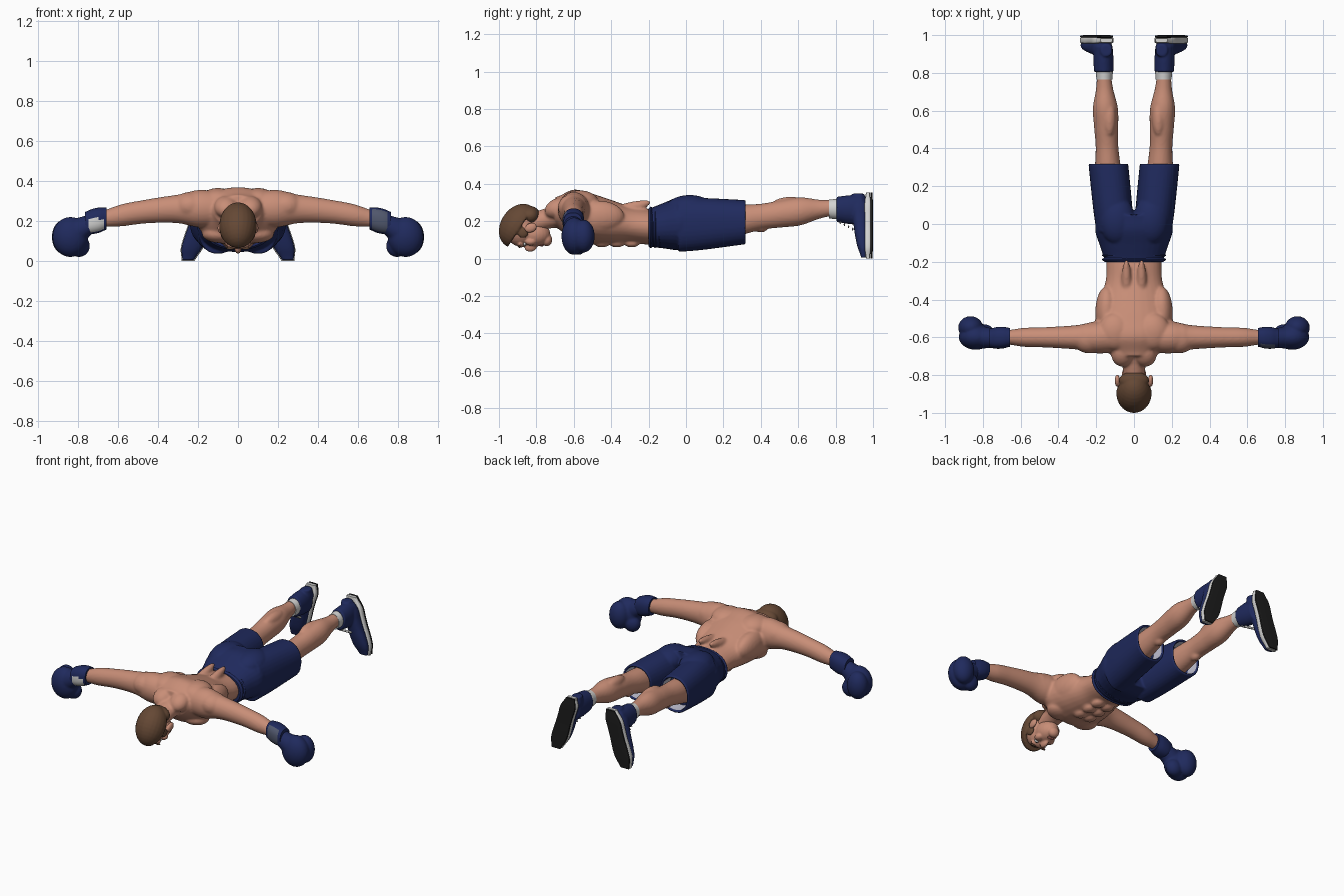
import bpy, bmesh
from mathutils import Vector, Matrix
from math import cos, sin, pi

cube = bpy.data.objects.get("Cube")
if cube:
    bpy.data.objects.remove(cube)


def material(name, red, green, blue):
    mat = bpy.data.materials.new(name)
    mat.use_nodes = True
    mat.diffuse_color = (red, green, blue, 1)
    mat.node_tree.nodes["Principled BSDF"].inputs["Base Color"].default_value = mat.diffuse_color
    return mat


SKIN = material("skin", .58, .27, .185)
NAVY = material("navy", .014, .023, .11)
HAIR = material("brown_hair", .13, .065, .035)
WHITE = material("off_white", .65, .65, .64)
BLACK = material("black_rubber", .012, .012, .012)
SLATE = material("slate", .08, .095, .15)
LIPS = material("lips", .4, .14, .11)
LINING = material("pale_lining", .5, .5, .6)
SIDES = (1, -1)


def spread(values, t):
    """Smooth curve through evenly spaced values, read at t from 0 to 1."""
    last = len(values) - 1
    i = min(int(t * last), last - 1)
    u = t * last - i
    a, b = values[max(i - 1, 0)], values[i]
    c, d = values[i + 1], values[min(i + 2, last)]
    return b + u * ((c - a) + u * ((2 * a - 5 * b + 4 * c - d) + u * (3 * b - a - 3 * c + d))) / 2


def tube(bm, start, end, widths, tall=(1, 1), bow=0, side=1, power=2, caps=True, hollow=False):
    """Tube between two points; widths are evenly spaced, tall is the height ratio at each end."""
    start, end = Vector(start), Vector(end)
    span = end - start
    along = max(range(3), key=lambda i: abs(span[i]))
    across, up = [i for i in range(3) if i != along]
    steps, count = 6 * len(widths), 32
    stations = [(k / steps, 1) for k in range(steps + 1)]
    if hollow:
        stations += [(1, .88), (.75, .86)]
    rings = []
    for t, shrink in stations:
        width = spread(widths, t) * shrink
        height = width * (tall[0] + (tall[1] - tall[0]) * t)
        ring = []
        for k in range(count):
            c, s = cos(2 * pi * k / count), sin(2 * pi * k / count)
            p = start + span * t
            p[across] += width * abs(c) ** (2 / power) * (1 if c > 0 else -1)
            p[up] += height * abs(s) ** (2 / power) * (1 if s > 0 else -1) + bow * sin(pi * t)
            p.x *= side
            ring.append(bm.verts.new(p))
        rings.append(ring)
    for near, far in zip(rings, rings[1:]):
        for k in range(count):
            j = (k + 1) % count
            bm.faces.new((near[k], near[j], far[j], far[k]))
    if caps:
        bm.faces.new(rings[0])
        bm.faces.new(rings[-1])


def blob(bm, centre, radii, tilt=0, side=1):
    """Ellipsoid, tilted about x."""
    x, y, z = centre
    place = Matrix.Translation((x * side, y, z)) @ Matrix.Rotation(tilt, 4, "X")
    bmesh.ops.create_uvsphere(bm, u_segments=24, v_segments=16, radius=1,
                              matrix=place @ Matrix.Diagonal((*radii, 1)))


def pair(bm, centre, radii, tilt=0):
    for side in SIDES:
        blob(bm, centre, radii, tilt, side)


def finish(name, bm, mats, voxel=0, soften=3):
    """Make the object; a voxel size fuses its overlapping pieces into one surface."""
    bmesh.ops.recalc_face_normals(bm, faces=bm.faces)
    mesh = bpy.data.meshes.new(name)
    bm.to_mesh(mesh)
    bm.free()
    ob = bpy.data.objects.new(name, mesh)
    bpy.context.collection.objects.link(ob)
    for mat in mats:
        mesh.materials.append(mat)
    if voxel:
        fuse = ob.modifiers.new("fuse", "REMESH")
        fuse.mode, fuse.voxel_size, fuse.use_smooth_shade = "VOXEL", voxel, True
        relax = ob.modifiers.new("soften", "SMOOTH")
        relax.factor, relax.iterations = .5, soften
    else:
        bpy.ops.object.select_all(action="DESELECT")
        ob.select_set(True)
        bpy.context.view_layer.objects.active = ob
        bpy.ops.object.shade_smooth_by_angle(angle=pi / 4)


# Torso, neck and arms fused together
bm = bmesh.new()
tube(bm, (0, -.7, .25), (0, -.1, .16), (.12, .21, .205, .18, .15, .145, .14), (.66, .66), bow=-.01)
tube(bm, (0, -.86, .18), (0, -.62, .25), (.05, .058, .075, .13), (1.1, .7))
for side in SIDES:
    tube(bm, (.1, -.6, .26), (.68, -.6, .21), (.08, .085, .066, .058, .053, .05, .037),
         (1.1, 1.1), .02, side)
pair(bm, (.24, -.605, .275), (.085, .08, .07))      # deltoid
pair(bm, (.1, -.57, .305), (.09, .1, .06))          # shoulder blade
pair(bm, (.09, -.57, .135), (.09, .075, .045))      # chest
pair(bm, (.145, -.47, .225), (.06, .14, .085))      # side of back
pair(bm, (.04, -.36, .25), (.03, .18, .035), .3)    # lower back
pair(bm, (.06, -.69, .27), (.06, .07, .05), .5)     # neck muscle
for row in range(3):
    pair(bm, (.036, -.45 + .08 * row, .08), (.036, .04, .02))  # stomach
finish("torso_and_arms", bm, [SKIN], .008, 4)

# Head, face down
bm = bmesh.new()
blob(bm, (0, -.885, .165), (.08, .085, .1))             # skull
blob(bm, (0, -.81, .13), (.066, .085, .065))            # jaw
blob(bm, (0, -.745, .1), (.036, .03, .034))             # chin
blob(bm, (0, -.83, .063), (.017, .034, .026), .25)      # nose
blob(bm, (0, -.885, .077), (.056, .02, .018))           # brow
pair(bm, (.088, -.83, .165), (.014, .034, .025), .4)    # ears
pair(bm, (.042, -.83, .09), (.025, .03, .02))           # cheeks
finish("head", bm, [SKIN], .005)

# Hair cap cut at the hairline, with nape and sideburns
bm = bmesh.new()
blob(bm, (0, -.895, .175), (.094, .096, .126), -.57)
bmesh.ops.bisect_plane(bm, geom=bm.verts[:] + bm.edges[:] + bm.faces[:], clear_outer=True,
                       plane_co=(0, -.885, .168), plane_no=(0, .84, -.54))
bmesh.ops.holes_fill(bm, edges=[e for e in bm.edges if e.is_boundary])
blob(bm, (0, -.83, .23), (.08, .05, .05))
pair(bm, (.074, -.872, .14), (.013, .03, .03))
finish("hair", bm, [HAIR], .006, 2)

# Facial details
for name, mat, centre, radii in (("eye_whites", WHITE, (.034, -.862, .08), (.014, .008, .012)),
                                 ("pupils", BLACK, (.034, -.862, .071), (.005, .005, .005)),
                                 ("eyebrows", HAIR, (.036, -.89, .064), (.022, .006, .007)),
                                 ("mouth", LIPS, (.007, -.772, .072), (.016, .012, .007))):
    bm = bmesh.new()
    pair(bm, centre, radii)
    finish(name, bm, [mat])

# Shorts with hollow leg openings
bm = bmesh.new()
tube(bm, (0, -.2, .165), (0, .05, .2), (.155, .18, .205, .19), (.66, .72), power=2.3)
for side in SIDES:
    tube(bm, (.1, -.04, .18), (.136, .32, .195), (.1, .104, .105, .105), (1.45, 1.12),
         side=side, power=2.3, hollow=True)
pair(bm, (.09, .02, .265), (.095, .13, .075))
finish("shorts", bm, [NAVY], .007, 2)

# Gathered waistband
bm = bmesh.new()
for row in range(3):
    y = -.2 + .023 * row
    tube(bm, (0, y, .166), (0, y + .023, .168), (.157, .17, .157), (.65, .65), power=2.3)
finish("waistband", bm, [NAVY])

# Pale lining inside the leg openings
bm = bmesh.new()
for side in SIDES:
    tube(bm, (.134, .24, .195), (.136, .312, .195), (.085, .09), (1.13, 1.13),
         side=side, power=2.3, caps=False)
finish("shorts_lining", bm, [LINING])

foot = (.03, .05, .05, .05, .053, .05, .03)
for side in SIDES:
    tag = "left_" if side > 0 else "right_"

    # Leg with calf and knee
    bm = bmesh.new()
    tube(bm, (.13, .1, .17), (.16, .82, .275), (.08, .075, .068, .06, .064, .066, .045, .036),
         (1.2, 1.1), .01, side)
    blob(bm, (.13, .56, .29), (.035, .1, .04), 0, side)
    blob(bm, (.14, .4, .17), (.03, .04, .03), 0, side)
    finish(tag + "leg", bm, [SKIN], .008)

    # Sock
    bm = bmesh.new()
    tube(bm, (.157, .765, .265), (.157, .84, .265), (.042, .045, .045), (1.2, 1.2), side=side)
    finish(tag + "sock", bm, [WHITE])

    # Boot upper, toes hanging down and turned out
    bm = bmesh.new()
    tube(bm, (.16, .805, .263), (.163, .94, .26), (.052, .053, .05), (1.3, 1.6), side=side)
    tube(bm, (.145, .92, .347), (.25, .95, .005), foot, (1.1, .45), side=side, power=2.3)
    finish(tag + "boot", bm, [NAVY], .006, 2)

    # Midsole and outsole follow the foot outline
    for part, mat, y, grow, thick in (("midsole", WHITE, .972, 1.08, .32), ("outsole", BLACK, .992, 1.04, .145)):
        bm = bmesh.new()
        tube(bm, (.145, y, .353), (.25, y, 0), [grow * w for w in foot], (thick, thick),
             side=side, power=5)
        finish(tag + part, bm, [mat])

    # Laces across the instep
    bm = bmesh.new()
    for row in range(4):
        blob(bm, (.165 + .006 * row, .825 + .022 * row, .194 - .012 * row), (.022, .004, .008), 0, side)
    finish(tag + "laces", bm, [WHITE])

    # Glove: padded fist curling back, thumb below
    bm = bmesh.new()
    tube(bm, (.72, -.605, .19), (.83, -.6, .13), (.048, .055, .06), (1, 1.3), side=side)
    blob(bm, (.838, -.598, .12), (.09, .068, .1), 0, side)
    blob(bm, (.865, -.548, .12), (.066, .06, .088), 0, side)
    blob(bm, (.795, -.575, .075), (.055, .045, .055), 0, side)
    finish(tag + "glove", bm, [NAVY], .007)

    # Glove cuff with a coloured wrist patch on the forward side
    bm = bmesh.new()
    tube(bm, (.657, -.6, .212), (.765, -.605, .19), (.05, .057, .057, .05), (1.1, 1.1),
         side=side, power=2.4)
    for face in bm.faces:
        centre = face.calc_center_median()
        if centre.y < -.635 and .67 < abs(centre.x) < .745 and (side > 0 or centre.z < .212):
            face.material_index = 1
    finish(tag + "cuff", bm, [NAVY, SLATE if side > 0 else WHITE])
